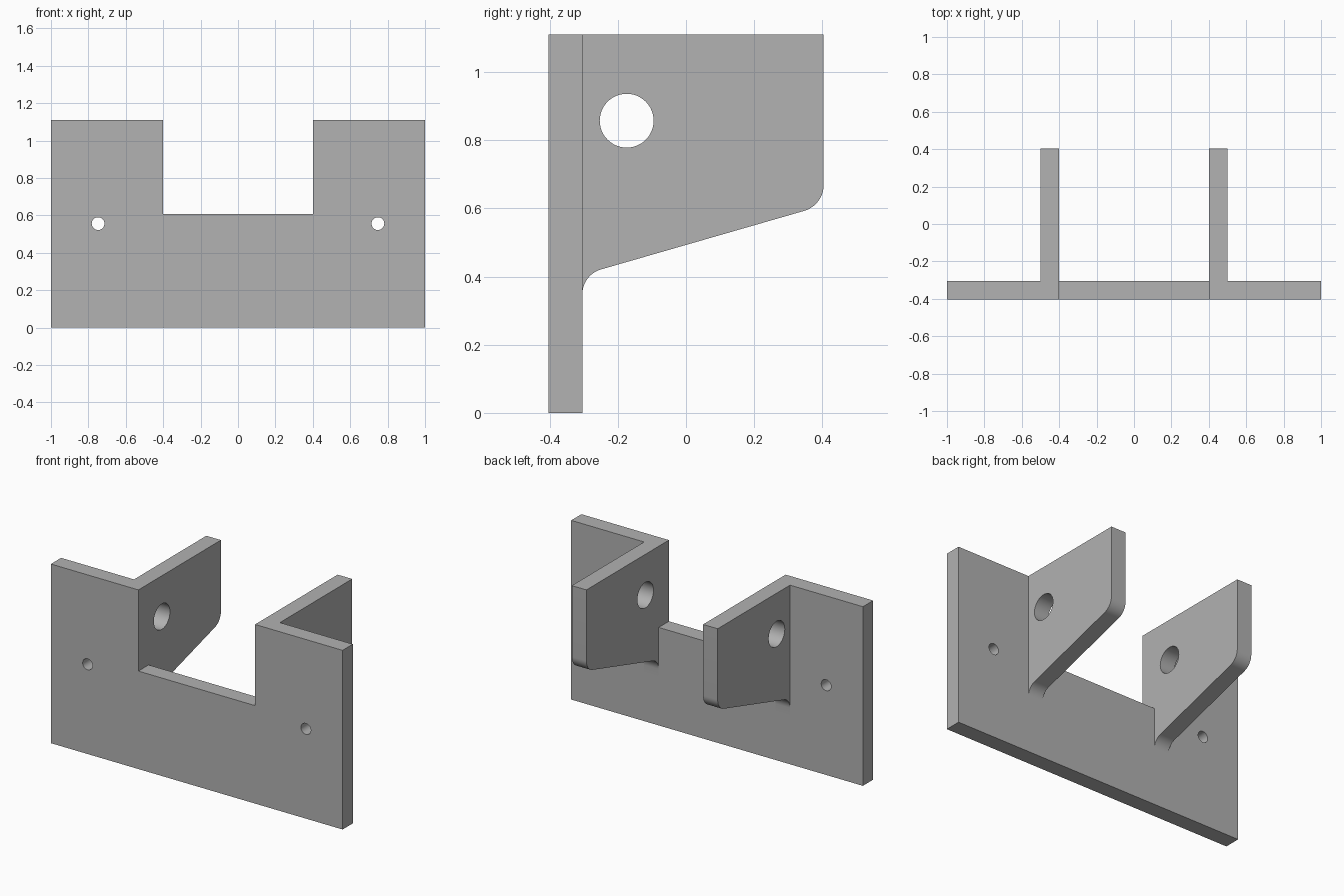
import bpy, bmesh, math
from mathutils import Vector, Matrix

cube = bpy.data.objects.get("Cube")
if cube:
    bpy.data.objects.remove(cube, do_unlink=True)

HEIGHT = 1.11
BACK, FRONT = 0.404, -0.404
THICK = 0.1
PLATE_BACK = FRONT + THICK

grey = bpy.data.materials.new("plain grey")
grey.use_nodes = True
grey.diffuse_color = (0.445, 0.445, 0.445, 1)
grey.node_tree.nodes["Principled BSDF"].inputs["Base Color"].default_value = grey.diffuse_color


def prism(name, outline, offset):
    """Extrude a closed 3D outline along the offset vector."""
    bm = bmesh.new()
    face = bm.faces.new([bm.verts.new(p) for p in outline])
    out = bmesh.ops.extrude_face_region(bm, geom=[face])
    moved = [v for v in out["geom"] if isinstance(v, bmesh.types.BMVert)]
    bmesh.ops.translate(bm, verts=moved, vec=offset)
    bmesh.ops.recalc_face_normals(bm, faces=bm.faces)
    mesh = bpy.data.meshes.new(name)
    bm.to_mesh(mesh)
    bm.free()
    mesh.materials.append(grey)
    obj = bpy.data.objects.new(name, mesh)
    bpy.context.collection.objects.link(obj)
    return obj


def pin(name, centre, radius, length, axis):
    """Round cutter along the x or y axis."""
    bm = bmesh.new()
    turn = Matrix.Rotation(math.pi / 2, 4, "Y" if axis == "X" else "X")
    bmesh.ops.create_cone(bm, cap_ends=True, segments=48, radius1=radius, radius2=radius,
                          depth=length, matrix=Matrix.Translation(centre) @ turn)
    mesh = bpy.data.meshes.new(name)
    bm.to_mesh(mesh)
    bm.free()
    mesh.materials.append(grey)
    obj = bpy.data.objects.new(name, mesh)
    bpy.context.collection.objects.link(obj)
    obj.hide_render = True
    return obj


def fillet(before, corner, after, radius, steps=10):
    """Points of a round arc replacing a corner."""
    a, c, b = Vector(before), Vector(corner), Vector(after)
    u, v = (a - c).normalized(), (b - c).normalized()
    half = u.angle(v) / 2
    mid = c + (u + v).normalized() * (radius / math.sin(half))
    start = c + u * (radius / math.tan(half)) - mid
    end = c + v * (radius / math.tan(half)) - mid
    sweep = math.pi - 2 * half
    return [tuple(mid + (start * math.sin(sweep * (1 - i / steps))
                         + end * math.sin(sweep * i / steps)) / math.sin(sweep))
            for i in range(steps + 1)]


def combine(target, tool, operation):
    """Apply a boolean and delete the tool."""
    mod = target.modifiers.new("combine", "BOOLEAN")
    mod.operation, mod.solver, mod.object = operation, "EXACT", tool
    bpy.context.view_layer.update()
    done = bpy.data.meshes.new_from_object(target.evaluated_get(bpy.context.evaluated_depsgraph_get()))
    target.modifiers.clear()
    target.data = done
    bpy.data.objects.remove(tool, do_unlink=True)


# Front plate with the central notch
half_outline = [(1, 0), (1, HEIGHT), (0.4, HEIGHT), (0.4, 0.607)]
outline = half_outline + [(-x, z) for x, z in reversed(half_outline)]
bracket = prism("mounting_bracket", [(x, FRONT, z) for x, z in outline], (0, THICK, 0))

# Side arms with a sloping, rounded lower edge, running into the plate
inner, outer = (PLATE_BACK, 0.405), (BACK, 0.609)
arm = [(FRONT, HEIGHT), (FRONT, 0.3), (PLATE_BACK, 0.3)]
arm += fillet((PLATE_BACK, 0.3), inner, outer, 0.075)
arm += fillet(inner, outer, (BACK, HEIGHT), 0.08)
arm += [(BACK, HEIGHT)]
for side in (-1, 1):
    part = prism("arm", [(side * 0.4, y, z) for y, z in arm], (side * THICK, 0, 0))
    combine(bracket, part, "UNION")

# Large arm holes and small screw holes
for side in (-1, 1):
    combine(bracket, pin("arm_hole", (side * 0.45, -0.174, 0.857), 0.079, 0.3, "X"), "DIFFERENCE")
    combine(bracket, pin("screw_hole", (side * 0.748, -0.354, 0.556), 0.034, 0.3, "Y"), "DIFFERENCE")

# Merge coplanar faces and smooth only the rounded ones
bm = bmesh.new()
bm.from_mesh(bracket.data)
bmesh.ops.remove_doubles(bm, verts=bm.verts, dist=0.0001)
bmesh.ops.dissolve_limit(bm, angle_limit=math.radians(0.5), verts=bm.verts, edges=bm.edges)
bm.to_mesh(bracket.data)
bm.free()
bpy.ops.object.select_all(action="DESELECT")
bracket.select_set(True)
bpy.context.view_layer.objects.active = bracket
bpy.ops.object.shade_smooth_by_angle(angle=math.radians(30))
